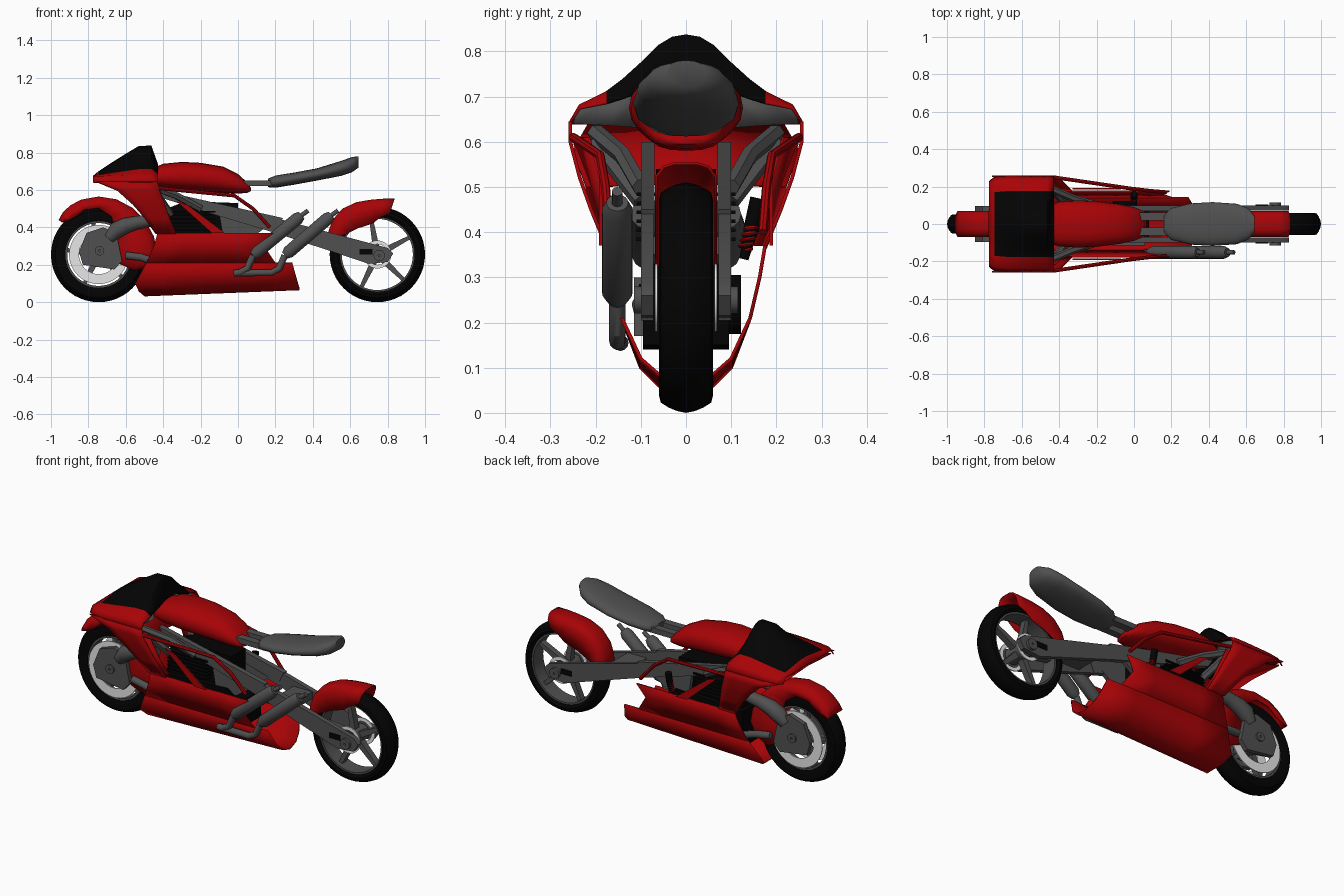
import bpy, bmesh, math
from mathutils import Vector

cube = bpy.data.objects.get("Cube")
if cube:
    bpy.data.objects.remove(cube, do_unlink=True)


def material(name, color):
    m = bpy.data.materials.new(name)
    m.use_nodes = True
    m.diffuse_color = (*color, 1)
    m.node_tree.nodes["Principled BSDF"].inputs["Base Color"].default_value = (*color, 1)
    return m


RED = material("red paint", (0.39, 0.001, 0.002))
GRAY = material("dark gray metal", (0.08, 0.08, 0.08))
BLACK = material("black rubber", (0.001, 0.001, 0.001))
STEEL = material("light steel", (0.8, 0.8, 0.8))


def grid(name, rows, mat, loop=False, ring=False, caps=False, mirror=False,
         thick=0, angle=35):
    """Skin rows of points; loop closes each row, ring joins the last row to the first."""
    bm = bmesh.new()
    vs = [[bm.verts.new(p) for p in row] for row in rows]
    n, k = len(vs), len(vs[0])
    for i in range(n if ring else n - 1):
        for j in range(k if loop else k - 1):
            a, b = vs[i], vs[(i + 1) % n]
            bm.faces.new((a[j], a[(j + 1) % k], b[(j + 1) % k], b[j]))
    if caps:
        bm.faces.new(vs[0])
        bm.faces.new(vs[-1])
    bmesh.ops.recalc_face_normals(bm, faces=bm.faces)
    me = bpy.data.meshes.new(name)
    bm.to_mesh(me)
    bm.free()
    me.materials.append(mat)
    me.shade_smooth()
    me.set_sharp_from_angle(angle=math.radians(angle))
    ob = bpy.data.objects.new(name, me)
    bpy.context.collection.objects.link(ob)
    if mirror:
        mod = ob.modifiers.new("mirror", "MIRROR")
        mod.use_axis = (False, True, False)
    if thick:
        mod = ob.modifiers.new("thickness", "SOLIDIFY")
        mod.thickness, mod.offset = thick, 0
    return ob


def prism(name, outline, y0, y1, mat, mirror=False):
    """Side outline extruded across the bike."""
    return grid(name, [[(x, y, z) for x, z in outline] for y in (y0, y1)], mat,
                loop=True, caps=True, mirror=mirror)


def box(name, x0, x1, y0, y1, z0, z1, mat, mirror=False):
    return prism(name, [(x0, z0), (x1, z0), (x1, z1), (x0, z1)], y0, y1, mat, mirror)


def lathe(name, cx, cz, profile, mat, mirror=False, n=48):
    """Closed (radius, y) profile turned about an axle along y."""
    turn = [math.tau * i / n for i in range(n)]
    rows = [[(cx + r * math.cos(t), y, cz + r * math.sin(t)) for r, y in profile] for t in turn]
    return grid(name, rows, mat, loop=True, ring=True, mirror=mirror)


def disc(name, cx, cz, r0, r1, y0, y1, mat, mirror=False):
    return lathe(name, cx, cz, [(r0, y0), (r1, y0), (r1, y1), (r0, y1)], mat, mirror)


def tube(name, path, radii, mat, mirror=False, n=12):
    pts = [Vector(p) for p in path]
    if not isinstance(radii, list):
        radii = [radii] * len(pts)
    rows = []
    for i, p in enumerate(pts):
        d = pts[min(i + 1, len(pts) - 1)] - pts[max(i - 1, 0)]
        q = d.to_track_quat("Z", "Y")
        rows.append([p + q @ Vector((math.cos(math.tau * j / n), math.sin(math.tau * j / n), 0))
                     * radii[i] for j in range(n)])
    return grid(name, rows, mat, loop=True, caps=True, mirror=mirror)


def loft(name, stations, mat, n=20):
    """Rounded body from (x, half width, bottom, top) stations."""
    rows = []
    for x, w, lo, hi in stations:
        row = []
        for j in range(n):
            c, s = math.cos(math.tau * j / n), math.sin(math.tau * j / n)
            row.append((x, w * math.copysign(abs(c) ** 0.8, c),
                        (lo + hi) / 2 + (hi - lo) / 2 * math.copysign(abs(s) ** 0.9, s)))
        rows.append(row)
    return grid(name, rows, mat, loop=True, caps=True, angle=60)


def fender(name, cx, cz, w, stations):
    """Curved guard from (degrees, inner radius, outer radius) stations."""
    rows = []
    for deg, r0, r1 in stations:
        c, s = math.cos(math.radians(deg)), math.sin(math.radians(deg))
        section = [(r0, w), (max(r0, r1 - 0.03), w), (r1 - 0.008, w * 0.75), (r1, w * 0.4), (r1, 0)]
        rows.append([(cx + r * c, y, cz + r * s) for r, y in section])
    return grid(name, rows, RED, mirror=True, thick=0.006, angle=50)


# Wheels
AXLE = 0.255
for side, cx, w, inner in (("front", -0.745, 0.052, 0.178), ("rear", 0.745, 0.06, 0.2)):
    half = [(inner, w * 0.8), (0.215, w), (0.232, w * 0.93), (0.243, w * 0.65), (0.251, w * 0.33)]
    lathe(side + "_tire", cx, AXLE, half + [(0.255, 0)] + [(r, -y) for r, y in half[::-1]], BLACK)
    disc(side + "_rim", cx, AXLE, inner - 0.01, inner + 0.002, -w * 0.75, w * 0.75, GRAY)
    disc(side + "_hub", cx, AXLE, 0.012, 0.045, -0.06, 0.06, GRAY)
    for i in range(5):
        t = math.radians(100 + 72 * i)
        c, s = math.cos(t), math.sin(t)
        outline = [(cx + r * c - o * s, AXLE + r * s + o * c)
                   for r, o in ((0.03, -0.018), (inner, -0.01), (inner, 0.01), (0.03, 0.018))]
        prism(f"{side}_spoke_{i}", outline, -0.018, 0.018, GRAY)
disc("front_brake_disc", -0.745, AXLE, 0.105, 0.158, 0.054, 0.06, STEEL, True)
disc("rear_sprocket", 0.745, AXLE, 0.055, 0.075, 0.063, 0.069, STEEL, True)

# Fenders
fender("front_fender", -0.745, AXLE, 0.066,
       [(139, 0.262, 0.28), (130, 0.24, 0.293), (120, 0.236, 0.3), (108, 0.25, 0.305), (90, 0.248, 0.307),
        (72, 0.215, 0.307), (54, 0.16, 0.305), (36, 0.11, 0.305), (18, 0.095, 0.308),
        (4, 0.09, 0.308), (-11, 0.095, 0.28), (-24, 0.12, 0.22)])
fender("rear_fender", 0.745, AXLE, 0.066,
       [(73, 0.23, 0.31), (85, 0.2, 0.296), (98, 0.168, 0.292), (112, 0.165, 0.298),
        (127, 0.175, 0.305), (142, 0.19, 0.3), (155, 0.22, 0.286), (164, 0.255, 0.272)])

# Front hub steering
prism("front_axle_carrier", [(-0.85, 0.27), (-0.83, 0.2), (-0.66, 0.175), (-0.62, 0.22),
                             (-0.65, 0.37), (-0.72, 0.4), (-0.81, 0.37)], 0.07, 0.095, GRAY, True)
disc("front_axle_cap", -0.74, 0.275, 0.006, 0.025, 0.09, 0.105, GRAY, True)
tube("steering_arm", [(-0.69, 0.085, 0.34), (-0.65, 0.09, 0.385), (-0.6, 0.09, 0.41), (-0.54, 0.09, 0.425),
                      (-0.45, 0.09, 0.44)], [0.03, 0.045, 0.042, 0.036, 0.032], GRAY, True)
tube("lower_front_arm", [(-0.6, 0.09, 0.25), (-0.52, 0.1, 0.24), (-0.4, 0.09, 0.2)], 0.02, GRAY, True)

# Fairing cowl with windscreen
cowl_rows = []
for x, h, spread in ((-0.775, 0.672, 0.88), (-0.745, 0.697, 0.97), (-0.68, 0.74, 1), (-0.6, 0.79, 1),
                     (-0.53, 0.832, 1), (-0.465, 0.835, 1), (-0.43, 0.735, 1)):
    section = ((0, 1), (0.03, 0.97), (0.06, 0.86), (0.1, 0.62), (0.14, 0.4), (0.175, 0.24), (0.235, 0.06))
    row = [(x, y * spread, 0.67 + (h - 0.67) * f) for y, f in section]
    cowl_rows.append(row + [(x, 0.258 * spread, 0.64)])
cowl = grid("cowl_and_windscreen", cowl_rows, RED, mirror=True, thick=0.006, angle=50)
cowl.data.materials.append(BLACK)
for f in cowl.data.polygons:
    f.material_index = int(f.center.y < 0.18 and f.center.x > -0.745)
grid("nose_underside", [[(-0.77, 0, 0.662), (-0.77, 0.21, 0.65)], [(-0.6, 0, 0.6), (-0.6, 0.25, 0.58)],
                        [(-0.5, 0, 0.51), (-0.5, 0.222, 0.5)]], RED, mirror=True, thick=0.006)
grid("cowl_bulkhead", [[(-0.47, 0.09, 0.72), (-0.47, 0.16, 0.7), (-0.47, 0.24, 0.672)],
                       [(-0.47, 0.09, 0.63), (-0.47, 0.16, 0.635), (-0.47, 0.25, 0.64)]],
     GRAY, mirror=True, thick=0.006)
grid("fairing_inner_wall", [[(-0.64, 0.25, 0.61), (-0.42, 0.215, 0.61)], [(-0.5, 0.206, 0.45), (-0.37, 0.17, 0.45)],
                            [(-0.44, 0.17, 0.37), (-0.33, 0.15, 0.37)]], RED, mirror=True, thick=0.006)


def panel(name, stations):
    """Side panel from (front height, rear height, y, front x, rear x) stations."""
    rows = [[(a + (b - a) * i / 4, y, z0 + (z1 - z0) * i / 4) for i in range(5)]
            for z0, z1, y, a, b in stations]
    return grid(name, rows, RED, mirror=True, thick=0.008, angle=50)


panel("side_fairing", [(0.645, 0.645, 0.256, -0.76, -0.43), (0.6, 0.6, 0.256, -0.65, -0.42),
                       (0.52, 0.52, 0.235, -0.56, -0.39), (0.45, 0.45, 0.21, -0.5, -0.365),
                       (0.365, 0.365, 0.175, -0.44, -0.33)])
panel("belly_fairing", [(0.37, 0.37, 0.175, -0.43, 0.19), (0.3, 0.3, 0.163, -0.45, 0.14),
                        (0.21, 0.21, 0.142, -0.49, 0.2)])
panel("belly_pan", [(0.21, 0.21, 0.142, -0.49, 0.29), (0.1, 0.12, 0.1, -0.55, 0.315),
                    (0.06, 0.085, 0.06, -0.53, 0.325), (0.035, 0.068, 0, -0.5, 0.33)])
prism("fairing_brace", [(-0.33, 0.54), (-0.27, 0.52), (-0.07, 0.37), (-0.14, 0.37)], 0.185, 0.193, RED, True)
tube("fairing_rail", [(-0.43, 0.25, 0.61), (-0.02, 0.19, 0.57), (0.08, 0.178, 0.5), (0.17, 0.17, 0.4)],
     0.01, RED, True, 8)
tube("fairing_strut", [(-0.47, 0.2, 0.62), (-0.33, 0.14, 0.57), (-0.2, 0.1, 0.5)], 0.02, GRAY, True, 6)
tube("fairing_lower_strut", [(-0.45, 0.2, 0.6), (-0.36, 0.1, 0.47)], 0.02, GRAY, True, 6)

# Tank and seat
loft("fuel_tank", [(-0.46, 0.1, 0.62, 0.715), (-0.4, 0.12, 0.61, 0.74), (-0.3, 0.126, 0.6, 0.75),
                   (-0.2, 0.122, 0.595, 0.745), (-0.08, 0.107, 0.585, 0.725), (0, 0.09, 0.58, 0.685),
                   (0.05, 0.07, 0.585, 0.64), (0.07, 0.04, 0.595, 0.61)], RED)
loft("seat", [(0.16, 0.05, 0.615, 0.66), (0.2, 0.085, 0.612, 0.677), (0.3, 0.11, 0.628, 0.693),
              (0.42, 0.117, 0.65, 0.715), (0.55, 0.108, 0.675, 0.755), (0.61, 0.085, 0.695, 0.776),
              (0.645, 0.045, 0.72, 0.78)], GRAY)
box("seat_support", 0.03, 0.2, 0.02, 0.062, 0.62, 0.65, GRAY, True)

# Frame and swingarm
prism("frame_spar", [(-0.43, 0.6), (-0.4, 0.555), (-0.1, 0.46), (0.2, 0.37), (0.24, 0.45)],
      0.07, 0.1, GRAY, True)
prism("swingarm", [(0.05, 0.49), (0.05, 0.42), (0.7, 0.205), (0.8, 0.215), (0.83, 0.26), (0.8, 0.29)],
      0.072, 0.1, GRAY, True)
prism("engine_mount", [(-0.1, 0.47), (0.15, 0.4), (0.05, 0.33), (-0.08, 0.35)], 0.068, 0.09, GRAY, True)
box("axle_adjuster", 0.65, 0.72, 0.1, 0.104, 0.255, 0.285, BLACK, True)
disc("rear_axle_cap", 0.755, 0.25, 0.006, 0.03, 0.098, 0.115, GRAY, True)
box("swingarm_bridge", 0.3, 0.42, -0.075, 0.075, 0.35, 0.39, GRAY)

# Engine
prism("crankcase", [(-0.43, 0.14), (-0.42, 0.34), (0, 0.36), (0.08, 0.3), (0.08, 0.15)], -0.095, 0.095, BLACK)
prism("cylinder_block", [(-0.4, 0.34), (-0.38, 0.5), (-0.28, 0.54), (0, 0.53), (0, 0.34)],
      -0.066, 0.066, BLACK)
for i in range(6):
    z = 0.38 + 0.02 * i
    box(f"cooling_fin_{i}", -0.37, -0.12, -0.11, 0.11, z, z + 0.008, BLACK)
disc("clutch_cover", -0.05, 0.24, 0.01, 0.065, 0.09, 0.122, BLACK)
box("gear_housing", -0.12, 0.06, -0.115, -0.09, 0.17, 0.3, GRAY)
coil = [(0.016 * math.cos(t / 2), 0.13 + 0.0003 * t + 0.014 * math.sin(t / 2), 0.36 + 0.06 * t / 60)
        for t in range(61)]
tube("shock_spring", coil, 0.004, RED, n=6)
tube("shock_body", [(0, 0.128, 0.34), (0, 0.148, 0.42), (0, 0.16, 0.475)], [0.01, 0.018, 0.018], BLACK)

# Exhausts
for i, (x0, x1) in enumerate(((0.08, 0.34), (0.25, 0.5))):
    lo, hi = Vector((x0, -0.152, 0.25)), Vector((x1, -0.152, 0.465))
    tube(f"muffler_{i}", [lo, lo.lerp(hi, 0.08), lo.lerp(hi, 0.92), hi], [0.022, 0.034, 0.034, 0.024], GRAY, n=20)
    tube(f"muffler_tip_{i}", [hi, hi + Vector((0.035, 0, 0.025))], 0.012, GRAY)
    tube(f"exhaust_pipe_{i}", [(-0.02, -0.145, 0.155), (x0 - 0.07, -0.152, 0.158), (x0 - 0.03, -0.152, 0.18), lo],
         0.018, GRAY)
